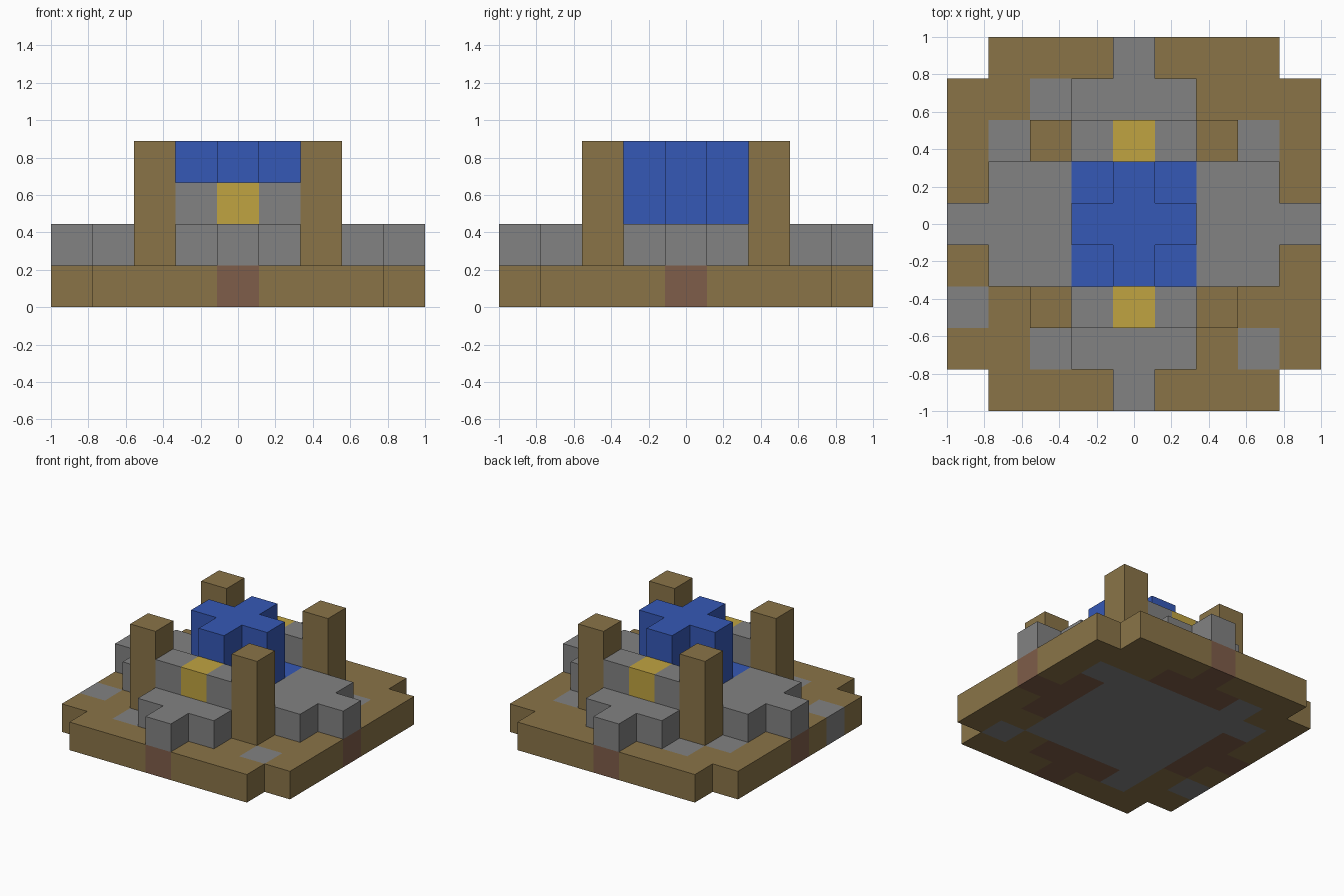
import bpy
import bmesh
from mathutils import Vector

cube = bpy.data.objects.get("Cube")
if cube:
    bpy.data.objects.remove(cube, do_unlink=True)

UNIT = 2 / 9  # edge of one block; the layout is nine blocks wide


def make_material(name, rgb):
    mat = bpy.data.materials.new(name)
    mat.use_nodes = True
    mat.diffuse_color = (*rgb, 1)
    bsdf = next(n for n in mat.node_tree.nodes if n.type == 'BSDF_PRINCIPLED')
    bsdf.inputs["Base Color"].default_value = (*rgb, 1)
    return mat


MATERIALS = {
    "tan": make_material("tan_stone", (0.255, 0.175, 0.064)),
    "grey": make_material("grey_stone", (0.223, 0.223, 0.223)),
    "blue": make_material("water_blue", (0.036, 0.098, 0.468)),
    "yellow": make_material("yellow_gold", (0.53, 0.37, 0.053)),
    "brown": make_material("reddish_brown", (0.212, 0.109, 0.067)),
}

GRID = [(x, y) for x in range(-4, 5) for y in range(-4, 5)]
parts = {}  # part name -> {block: colour}


def add_blocks(name, columns, layers, colour):
    """Stack blocks on the given columns; colour is a name or a rule."""
    part = parts.setdefault(name, {})
    for x, y in columns:
        for z in layers:
            part[x, y, z] = colour(x, y) if callable(colour) else colour


def in_terrace(x, y):
    near, far = sorted((abs(x), abs(y)))
    return far <= 3 and near <= 1 or far == 4 and near == 0


# Base slab: tan border, brown under the terrace rim, grey core and loose pavers
PAVERS = {(-2, 3), (-3, 2), (3, 2), (-4, -2), (-2, -3), (3, -3)}


def base_colour(x, y):
    if max(abs(x), abs(y)) <= 2 or (x, y) in PAVERS:
        return "grey"
    return "brown" if in_terrace(x, y) else "tan"


add_blocks("base_slab", [c for c in GRID if abs(c[0]) + abs(c[1]) < 8],
           [0], base_colour)

# Stepped terrace with a pool in the middle
pool = [c for c in GRID if max(abs(c[0]), abs(c[1])) <= 1]
add_blocks("terrace", [c for c in GRID if in_terrace(*c) and c not in pool],
           [1], "grey")
add_blocks("pool", pool, [1], "blue")

# Cross-shaped water column
add_blocks("water_column", [c for c in pool if abs(c[0]) + abs(c[1]) <= 1],
           [2, 3], "blue")

# Front and back walls with a gold centre block, and corner pillars
for label, side in (("front", -1), ("back", 1)):
    add_blocks(label + "_wall", [(x, 2 * side) for x in (-1, 0, 1)], [2],
               lambda x, y: "grey" if x else "yellow")
    for hand, sx in (("left", 1), ("right", -1)):
        add_blocks(f"{label}_{hand}_pillar", [(2 * sx, 2 * side)],
                   [1, 2, 3], "tan")

occupied = {block for part in parts.values() for block in part}


def build_part(name, blocks):
    """Make one mesh from the exposed sides of a part's blocks."""
    bm = bmesh.new()
    colours = sorted(set(blocks.values()))
    for block, colour in blocks.items():
        centre = Vector(block) + Vector((0, 0, 0.5))
        for axis in range(3):
            for sign in (-1, 1):
                normal = Vector((0, 0, 0))
                normal[axis] = sign
                if tuple(int(v) for v in Vector(block) + normal) in occupied:
                    continue
                u = Vector((0, 0, 0))
                u[(axis + 1) % 3] = 0.5
                v = normal.cross(u)
                middle = centre + normal / 2
                ring = (middle - u - v, middle + u - v,
                        middle + u + v, middle - u + v)
                face = bm.faces.new([bm.verts.new(p * UNIT) for p in ring])
                face.material_index = colours.index(colour)
    bmesh.ops.remove_doubles(bm, verts=bm.verts, dist=0.001)
    mesh = bpy.data.meshes.new(name)
    for colour in colours:
        mesh.materials.append(MATERIALS[colour])
    bm.to_mesh(mesh)
    bm.free()
    bpy.context.collection.objects.link(bpy.data.objects.new(name, mesh))


for part_name, part_blocks in parts.items():
    build_part(part_name, part_blocks)
